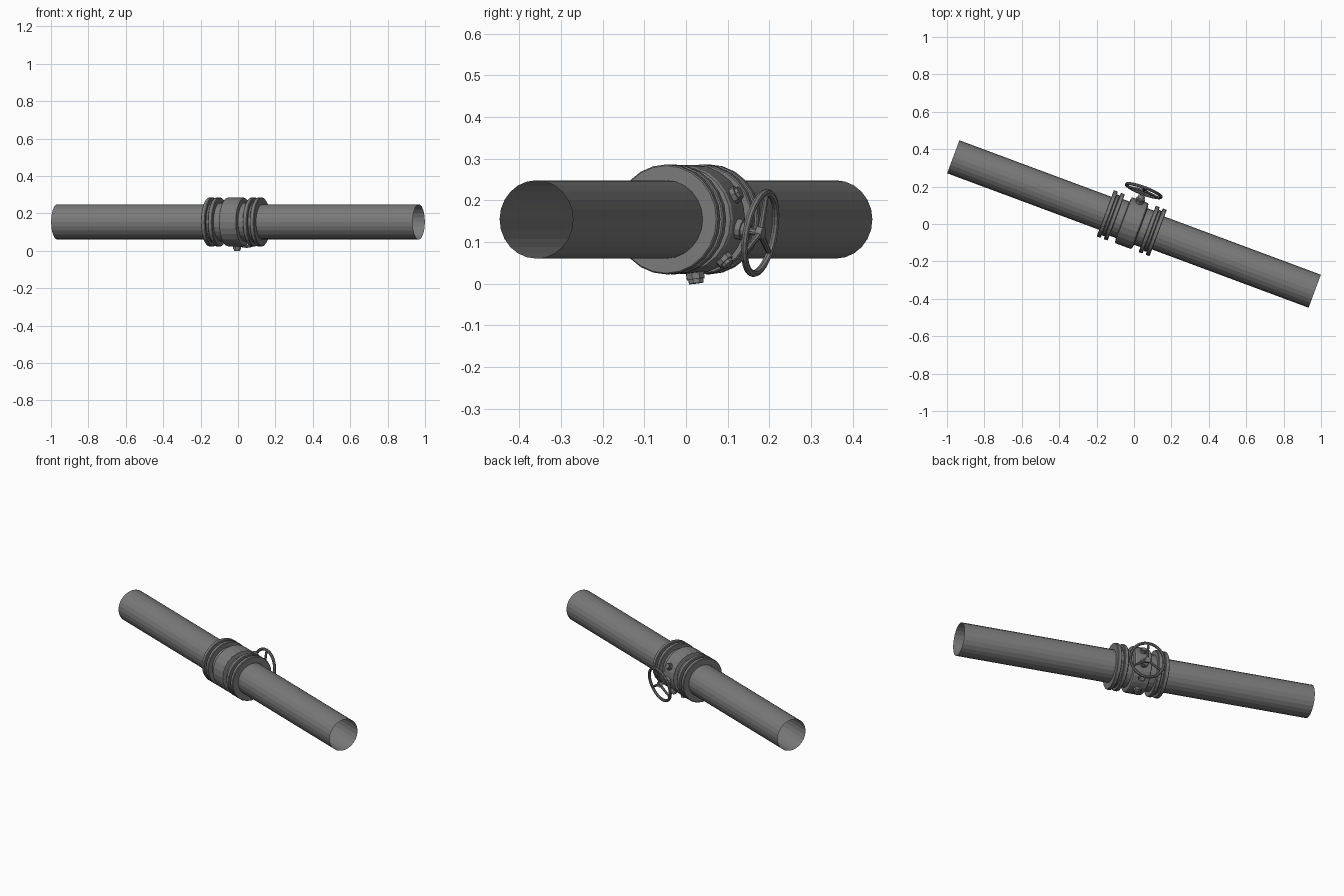
import bpy, bmesh
from math import sin, cos, pi, radians
from mathutils import Matrix, Vector

if "Cube" in bpy.data.objects:
    bpy.data.objects.remove(bpy.data.objects["Cube"])

# Pipe frame: local x runs along the pipe, local y points to the handwheel side
FRAME = Matrix.Translation((0, 0, 0.154)) @ Matrix.Rotation(radians(-20.4), 4, 'Z')
MID = -0.013  # valve centre along the pipe

# Dark iron colour for every part
IRON = bpy.data.materials.new("dark_iron")
IRON.diffuse_color = (0.195, 0.195, 0.195, 1)
IRON.use_nodes = True
IRON.node_tree.nodes["Principled BSDF"].inputs["Base Color"].default_value = IRON.diffuse_color


def finish(name, bm, mat):
    me = bpy.data.meshes.new(name)
    bm.to_mesh(me)
    bm.free()
    me.materials.append(IRON)
    ob = bpy.data.objects.new(name, me)
    ob.matrix_world = FRAME @ mat
    bpy.context.collection.objects.link(ob)
    return ob


def lathe(name, profile, sides, mat, closed=False):
    """Revolve (height, radius) points around local z."""
    bm = bmesh.new()
    rings = []
    for h, r in profile:
        if r == 0:
            rings.append([bm.verts.new((0, 0, h))] * sides)
        else:
            rings.append([bm.verts.new((r * cos(2 * pi * i / sides), r * sin(2 * pi * i / sides), h))
                          for i in range(sides)])
    pairs = list(zip(rings, rings[1:]))
    if closed:
        pairs.append((rings[-1], rings[0]))
    for a, b in pairs:
        for i in range(sides):
            j = (i + 1) % sides
            bm.faces.new(list(dict.fromkeys((a[i], a[j], b[j], b[i]))))
    bmesh.ops.recalc_face_normals(bm, faces=bm.faces)
    return finish(name, bm, mat)


def along(direction, origin=(0, 0, 0)):
    """Matrix turning local z to a direction, in the pipe frame."""
    return Matrix.Translation(origin) @ Vector(direction).to_track_quat('Z', 'Y').to_matrix().to_4x4()


def radial(deg):
    """Matrix pointing outward at an angle around the pipe (0 = +y, 90 = up)."""
    a = radians(deg)
    return along((0, cos(a), sin(a)), (MID, 0, 0))


AXIS = along((1, 0, 0))

# Through pipe, open ended
lathe("pipe", [(-1.031, 0.094), (1.031, 0.094)], 24, AXIS)

# Valve body: wide middle band with a neck each side
lathe("valve_body", [(MID - 0.09, 0.104), (MID - 0.052, 0.104), (MID - 0.048, 0.127), (MID - 0.042, 0.131),
                     (MID + 0.042, 0.131), (MID + 0.048, 0.127), (MID + 0.052, 0.104), (MID + 0.09, 0.104)],
      24, AXIS)

# Flange pairs with a gasket between
for side, label in ((-1, "left"), (1, "right")):
    for part, lo, hi, r in (("inner_flange", 0.088, 0.111, 0.132),
                            ("gasket", 0.111, 0.128, 0.117),
                            ("outer_flange", 0.128, 0.151, 0.132)):
        a, b = MID + side * lo, MID + side * hi
        lathe(f"{label}_{part}", [(a, 0.093), (a, r - 0.003), (a + side * 0.003, r),
                                  (b - side * 0.003, r), (b, r - 0.003), (b, 0.093)], 24, AXIS)

# Drain plug under the body, and smaller plugs either side of the stem
lathe("drain_plug", [(0.12, 0.023), (0.145, 0.023), (0.145, 0.019), (0.155, 0.019), (0.155, 0)],
      8, radial(-82))
for name, deg in (("upper_plug", 26), ("lower_plug", -46)):
    lathe(name, [(0.12, 0.021), (0.142, 0.021), (0.142, 0.015), (0.15, 0.015), (0.15, 0)], 8, radial(deg))

# Stem with boss and gland
STEM = radial(-10)
lathe("stem_boss", [(0.11, 0.025), (0.143, 0.025), (0.143, 0.019), (0.158, 0.019), (0.158, 0)], 12, STEM)
lathe("stem", [(0.15, 0.009), (0.195, 0.009), (0.195, 0)], 10, STEM)

# Handwheel: rim, hub and spokes
HUB = 0.188
rim = [(HUB + 0.0085 * sin(2 * pi * i / 8), 0.099 + 0.0085 * cos(2 * pi * i / 8)) for i in range(8)]
lathe("wheel_rim", rim, 28, STEM, closed=True)
lathe("wheel_hub", [(HUB - 0.008, 0), (HUB - 0.008, 0.016), (HUB + 0.008, 0.016), (HUB + 0.008, 0)], 12, STEM)
for k in range(3):
    a = radians(90 + 120 * k)
    spoke = STEM @ along((cos(a), sin(a), 0), (0, 0, HUB))
    lathe(f"wheel_spoke_{k}", [(0.01, 0.008), (0.097, 0.006)], 8, spoke)
